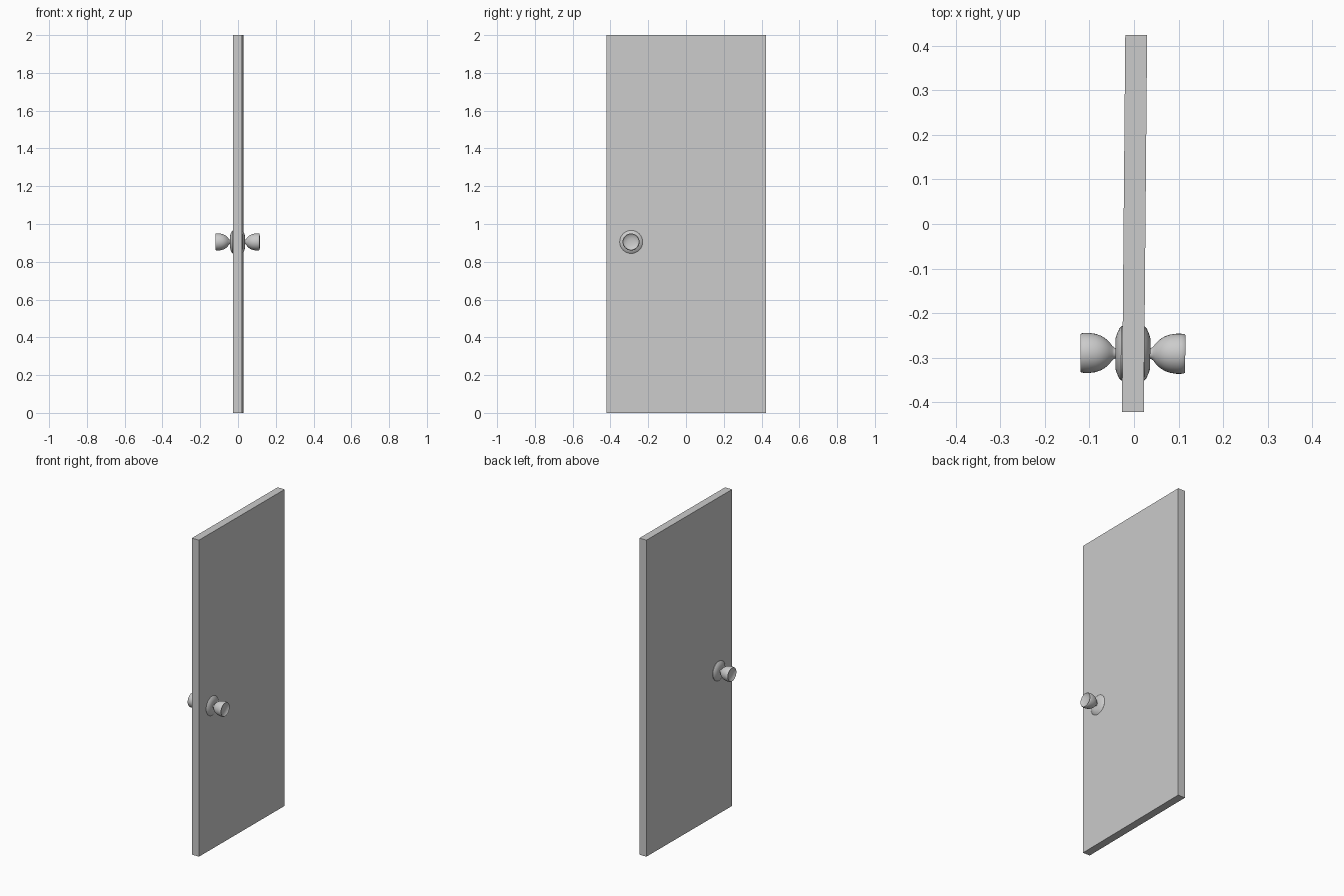
import bpy, bmesh, math
from mathutils import Matrix

cube = bpy.data.objects.get("Cube")
if cube:
    bpy.data.objects.remove(cube, do_unlink=True)

# Single grey finish
grey = bpy.data.materials.new("light_grey")
grey.use_nodes = True
colour = (0.6, 0.6, 0.6, 1)
grey.diffuse_color = colour
grey.node_tree.nodes["Principled BSDF"].inputs["Base Color"].default_value = colour

SWING = -0.0088          # door stands very slightly ajar
KNOB_Y, KNOB_Z = -0.29, 0.905
SEGMENTS = 32


def finish(name, bm):
    bmesh.ops.recalc_face_normals(bm, faces=bm.faces)
    mesh = bpy.data.meshes.new(name)
    bm.to_mesh(mesh)
    bm.free()
    mesh.materials.append(grey)
    obj = bpy.data.objects.new(name, mesh)
    bpy.context.collection.objects.link(obj)
    obj.rotation_euler.z = SWING
    return obj


def lathe(name, profile, side):
    """Spin (distance, radius) points about the knob axis on one side."""
    bm = bmesh.new()
    verts = [bm.verts.new((side * d, r, 0)) for d, r in profile]
    edges = [bm.edges.new(pair) for pair in zip(verts, verts[1:])]
    bmesh.ops.spin(bm, geom=verts + edges, axis=(1, 0, 0), cent=(0, 0, 0),
                   angle=math.tau, steps=SEGMENTS)
    bmesh.ops.remove_doubles(bm, verts=bm.verts, dist=0.0002)
    bmesh.ops.translate(bm, verts=bm.verts, vec=(0, KNOB_Y, KNOB_Z))
    obj = finish(name, bm)
    bpy.ops.object.select_all(action='DESELECT')
    obj.select_set(True)
    bpy.context.view_layer.objects.active = obj
    bpy.ops.object.shade_smooth_by_angle(angle=math.radians(40))


# Door slab
bm = bmesh.new()
bmesh.ops.create_cube(bm, size=1, matrix=Matrix.Translation((0.0012, 0.001, 1))
                      @ Matrix.Diagonal((0.049, 0.845, 2, 1)))
finish("door_panel", bm)

# Rosette and flared knob with a dished end, on both faces
rosette = [(0.02, 0.061), (0.026, 0.061), (0.031, 0.055), (0.036, 0.044),
           (0.039, 0.034), (0.039, 0.012)]
knob = [(0.036, 0.012), (0.041, 0.012), (0.046, 0.016), (0.053, 0.025),
        (0.062, 0.033), (0.072, 0.039), (0.084, 0.043), (0.098, 0.045),
        (0.108, 0.045), (0.115, 0.044), (0.1175, 0.042), (0.115, 0.038),
        (0.111, 0.031), (0.108, 0.018), (0.107, 0)]
for label, side in (("left", 1), ("right", -1)):
    lathe(label + "_rosette", rosette, side)
    lathe(label + "_knob", knob, side)
